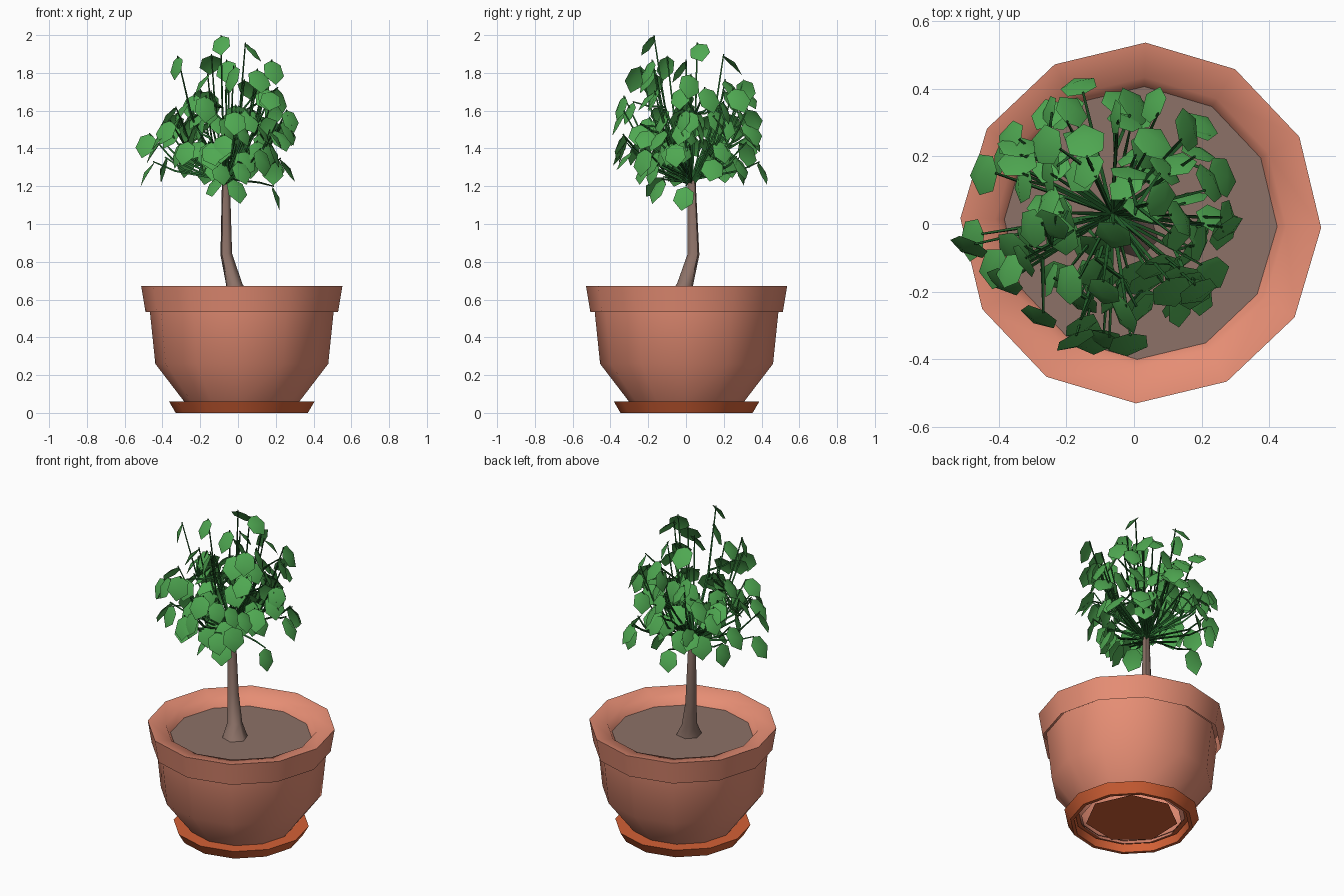
import bpy, bmesh, math, random
from mathutils import Vector

if "Cube" in bpy.data.objects:
    bpy.data.objects.remove(bpy.data.objects["Cube"])

random.seed(11)
CX, CY = 0.02, 0.003          # pot axis
PHASE = math.radians(-1.5)


def material(name, srgb):
    m = bpy.data.materials.new(name)
    m.diffuse_color = [((c + 0.055) / 1.055) ** 2.4 for c in srgb] + [1]
    m.use_nodes = True
    m.node_tree.nodes["Principled BSDF"].inputs["Base Color"].default_value = m.diffuse_color
    return m


TERRACOTTA = material("terracotta", (0.90, 0.555, 0.455))
SAUCER = material("saucer_orange", (0.83, 0.38, 0.21))
BARK = material("soil_and_bark", (0.55, 0.445, 0.405))
LEAF = material("leaf_green", (0.31, 0.66, 0.32))
STEM = material("stem_green", (0.14, 0.38, 0.17))


def finish(name, bm, mat, smooth=None):
    me = bpy.data.meshes.new(name)
    bm.to_mesh(me)
    bm.free()
    me.materials.append(mat)
    ob = bpy.data.objects.new(name, me)
    bpy.context.collection.objects.link(ob)
    if smooth:
        bpy.ops.object.select_all(action='DESELECT')
        ob.select_set(True)
        bpy.context.view_layer.objects.active = ob
        bpy.ops.object.shade_smooth_by_angle(angle=math.radians(smooth))
    return ob


def lathe(name, profile, mat, n=12, smooth=40):
    """Revolve (radius, z) points, listed bottom to top outside; r = 0 closes."""
    bm = bmesh.new()
    rings = []
    for r, z in profile:
        if r == 0:
            rings.append([bm.verts.new((CX, CY, z))] * n)
        else:
            rings.append([bm.verts.new((CX + r * math.cos(PHASE + i * math.tau / n),
                                        CY + r * math.sin(PHASE + i * math.tau / n), z))
                          for i in range(n)])
    for a, b in zip(rings, rings[1:]):
        for i in range(n):
            j = (i + 1) % n
            bm.faces.new(list(dict.fromkeys((a[i], a[j], b[j], b[i]))))
    return finish(name, bm, mat, smooth)


def tube(bm, points, radii, n):
    """Sweep an n-sided section along points, capping both ends."""
    pts = [Vector(p) for p in points]
    axis = (pts[-1] - pts[0]).normalized()
    u = axis.orthogonal().normalized()
    v = axis.cross(u)
    rings = [[bm.verts.new(p + r * (u * math.cos(i * math.tau / n) + v * math.sin(i * math.tau / n)))
              for i in range(n)] for p, r in zip(pts, radii)]
    for a, b in zip(rings, rings[1:]):
        for i in range(n):
            j = (i + 1) % n
            bm.faces.new((a[i], a[j], b[j], b[i]))
    bm.faces.new(rings[0][::-1])
    bm.faces.new(rings[-1])


def leaf(bm, base, yaw, pitch, roll, s):
    """Six-sided leaf in two halves folded along the midrib, drooping from base."""
    d = Vector((math.cos(yaw) * math.cos(pitch), math.sin(yaw) * math.cos(pitch), -math.sin(pitch)))
    flat = Vector((-math.sin(yaw), math.cos(yaw), 0))
    up = d.cross(flat)
    side = flat * math.cos(roll) + up * math.sin(roll)
    up = d.cross(side)
    P = lambda l, w, h: bm.verts.new(base + s * (d * l + side * w + up * h))
    root, mid, tip = P(0, 0, -0.008), P(0.07, 0, 0.008), P(0.14, 0, -0.014)
    for k in (1, -1):
        a, b = P(0.025, 0.048 * k, -0.01), P(0.09, 0.056 * k, -0.01)
        for f in ((root, mid, b, a), (mid, tip, b)):
            bm.faces.new(f if k > 0 else f[::-1])


# Pot body, overhanging rim with rounded lip, saucer ring and its base plate, soil
lathe("pot", [(0.285, 0.03), (0.305, 0.06), (0.458, 0.26), (0.488, 0.55)], TERRACOTTA)
lathe("pot_rim", [(0.51, 0.535), (0.533, 0.673), (0.43, 0.655), (0.395, 0.59)], TERRACOTTA, smooth=65)
lathe("saucer", [(0.325, 0.05), (0.33, 0.0), (0.35, 0.0), (0.385, 0.06), (0.30, 0.06)], SAUCER)
lathe("saucer_base", [(0, 0.034), (0.265, 0.034)], SAUCER, n=7)
lathe("soil", [(0.405, 0.605), (0, 0.605)], BARK)

# Bent trunk
bm = bmesh.new()
tube(bm, [(0.0, -0.03, 0.59), (-0.02, -0.005, 0.68), (-0.062, 0.04, 0.84), (-0.064, 0.03, 1.23)],
     [0.078, 0.044, 0.032, 0.022], 6)
finish("trunk", bm, BARK, 60)

# Outermost stem tips that define the crown outline (x, y, z)
outline = [(-0.09, -0.17, 2.0), (0.04, 0.06, 1.96), (0.18, -0.18, 1.87), (-0.32, -0.1, 1.89),
           (-0.14, 0.2, 1.9), (-0.06, 0.0, 1.87), (-0.45, -0.03, 1.33), (-0.47, -0.06, 1.48),
           (-0.41, 0.15, 1.45), (-0.34, 0.25, 1.55), (-0.15, 0.39, 1.33), (0.18, 0.28, 1.35),
           (0.18, 0.2, 1.65), (0.26, 0.02, 1.6), (0.19, 0.0, 1.2), (0.2, -0.12, 1.5),
           (0.12, -0.22, 1.4), (-0.01, -0.33, 1.6), (-0.09, -0.32, 1.45), (-0.17, -0.33, 1.68),
           (-0.36, -0.16, 1.55), (-0.12, -0.12, 1.25), (-0.02, -0.13, 1.24), (0.14, 0.25, 1.72)]
tips = [Vector(t) for t in outline]

# Remaining tips fill a rounded crown
while len(tips) < 106:
    z = random.triangular(1.29, 1.86, 1.48)
    r = 0.36 * math.sqrt(1 - ((z - 1.45) / 0.6) ** 2) * math.sqrt(random.uniform(0.03, 1))
    a = len(tips) * 2.4 + random.uniform(-0.3, 0.3)
    tips.append(Vector((-0.08 + r * math.cos(a), 0.025 + r * math.sin(a), z)))

# Stems rise from the trunk top or fork from a neighbour, each ending in one drooping leaf
stems, leaves = bmesh.new(), bmesh.new()
forks = []
for k, t in enumerate(tips):
    o = Vector((-0.064, 0.03, random.uniform(1.2, 1.25)))
    out = t - o
    below = [f for f in forks if f.z < t.z]
    if k >= len(outline) and k % 2 and below:
        o = min(below, key=lambda f: (f - t).length)
        mid = (o + t) / 2 + Vector((0, 0, -0.01))
    else:
        mid = o + Vector((out.x * 0.7, out.y * 0.7, out.z * 0.5))
        forks.append(mid)
    tube(stems, (o, mid, t), (0.007, 0.006, 0.004), 3)
    spread = 0.5 if k < len(outline) else 1.1
    yaw = math.atan2(out.y, out.x) + random.uniform(-spread, spread)
    leaf(leaves, t, yaw, random.uniform(0.75, 1.3), random.uniform(-0.6, 0.6),
         random.uniform(0.9, 1.1))
finish("stems", stems, STEM)
finish("leaves", leaves, LEAF, 50)
